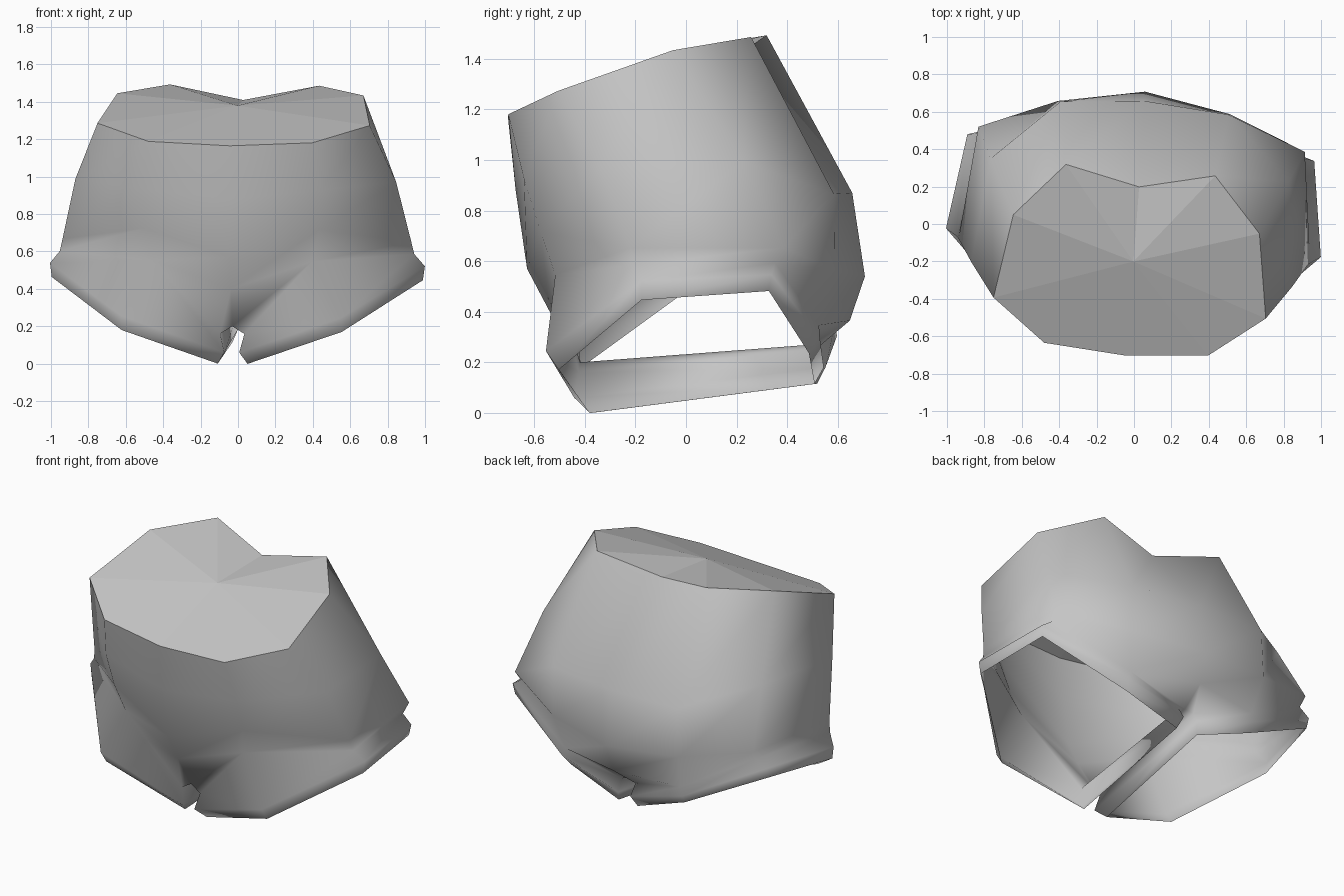
import bpy, bmesh, math
from mathutils import Matrix

if "Cube" in bpy.data.objects:
    bpy.data.objects.remove(bpy.data.objects["Cube"])

fabric = bpy.data.materials.new("plain_grey")
fabric.diffuse_color = (0.56, 0.56, 0.56, 1)
fabric.use_nodes = True
fabric.node_tree.nodes["Principled BSDF"].inputs["Base Color"].default_value = fabric.diffuse_color

# Half rings, front centre round to back centre
waist = [(0, -.705, 1.165), (.44, -.67, 1.185), (.73, -.45, 1.28),
         (.66, 0, 1.44), (.40, .29, 1.49), (0, .20, 1.41)]
middle = [(0, -.675, .88), (.48, -.605, .93), (.86, -.27, .98),
          (.80, .29, 1.0), (.45, .622, .87), (0, .66, .87)]
hip = [(0, -.63, .57), (.47, -.54, .72), (.935, -.15, .66),
       (.875, .455, .66), (.46, .625, .57), (0, .71, .54)]
# Tuck where the body meets the hems
tuck = [(0, -.54, .40), (.43, -.485, .55), (.95, -.135, .595),
        (.86, .42, .60), (.42, .56, .35), (0, .65, .365)]
# Leg hem rings: inner front, front, outer front, outer back, back, inner back
hem_top = [(.04, -.44, .06), (.59, -.51, .25), (1.005, -.10, .53),
           (.93, .41, .555), (.44, .565, .30), (.045, .55, .18)]
hem_low = [(.08, -.375, 0), (.59, -.46, .175), (.995, -.10, .455),
           (.92, .40, .49), (.42, .52, .24), (.07, .515, .115)]
# Crotch strip: centre front, centre back, edge front, edge back
crotch = [(0, -.42, .2), (0, .5, .27), (.065, -.42, .16), (.05, .51, .25)]

# Slight turn and roll of the whole garment
POSE = Matrix.Rotation(math.radians(-4.4), 4, 'Z') @ Matrix.Rotation(math.radians(.5), 4, 'Y')


def finish(name, bm, smooth):
    """Mirror-weld, pose and link a bmesh."""
    bmesh.ops.remove_doubles(bm, verts=bm.verts, dist=.001)
    bmesh.ops.recalc_face_normals(bm, faces=bm.faces)
    for f in bm.faces:
        f.smooth = smooth
    bm.transform(POSE)
    mesh = bpy.data.meshes.new(name)
    bm.to_mesh(mesh)
    bm.free()
    mesh.materials.append(fabric)
    obj = bpy.data.objects.new(name, mesh)
    bpy.context.collection.objects.link(obj)
    return obj


# Shorts body with open legs
bm = bmesh.new()
for side in (1, -1):
    def ring(points):
        return [bm.verts.new((x * side, y, z)) for x, y, z in points]

    def face(*verts):
        bm.faces.new(verts if side == 1 else verts[::-1])

    w, m, h, t, u, l, k = map(ring, (waist, middle, hip, tuck, hem_top, hem_low, crotch))
    for upper, lower in ((w, m), (m, h), (h, t)):
        for i in range(5):
            face(lower[i], lower[i + 1], upper[i + 1], upper[i])
    # Tuck out to the hem
    for i in range(1, 4):
        face(u[i], u[i + 1], t[i + 1], t[i])
    face(k[0], k[2], t[1], t[0])
    face(k[2], u[0], u[1], t[1])
    face(u[4], u[5], k[3], t[4])
    face(t[4], k[3], k[1], t[5])
    # Crotch strip and inner legs
    face(k[0], k[1], k[3], k[2])
    face(k[2], k[3], u[5], u[0])
    # Leg hem band
    for i in range(6):
        j = (i + 1) % 6
        face(l[i], l[j], u[j], u[i])
body = finish("shorts_body", bm, True)

# Faceted waist cap
bm = bmesh.new()
for side in (1, -1):
    centre = bm.verts.new((0, -.2, 1.38))
    rim = [bm.verts.new((x * side, y, z)) for x, y, z in waist]
    for i in range(5):
        tri = (centre, rim[i], rim[i + 1])
        bm.faces.new(tri if side == 1 else tri[::-1])
finish("waist_cap", bm, False)
